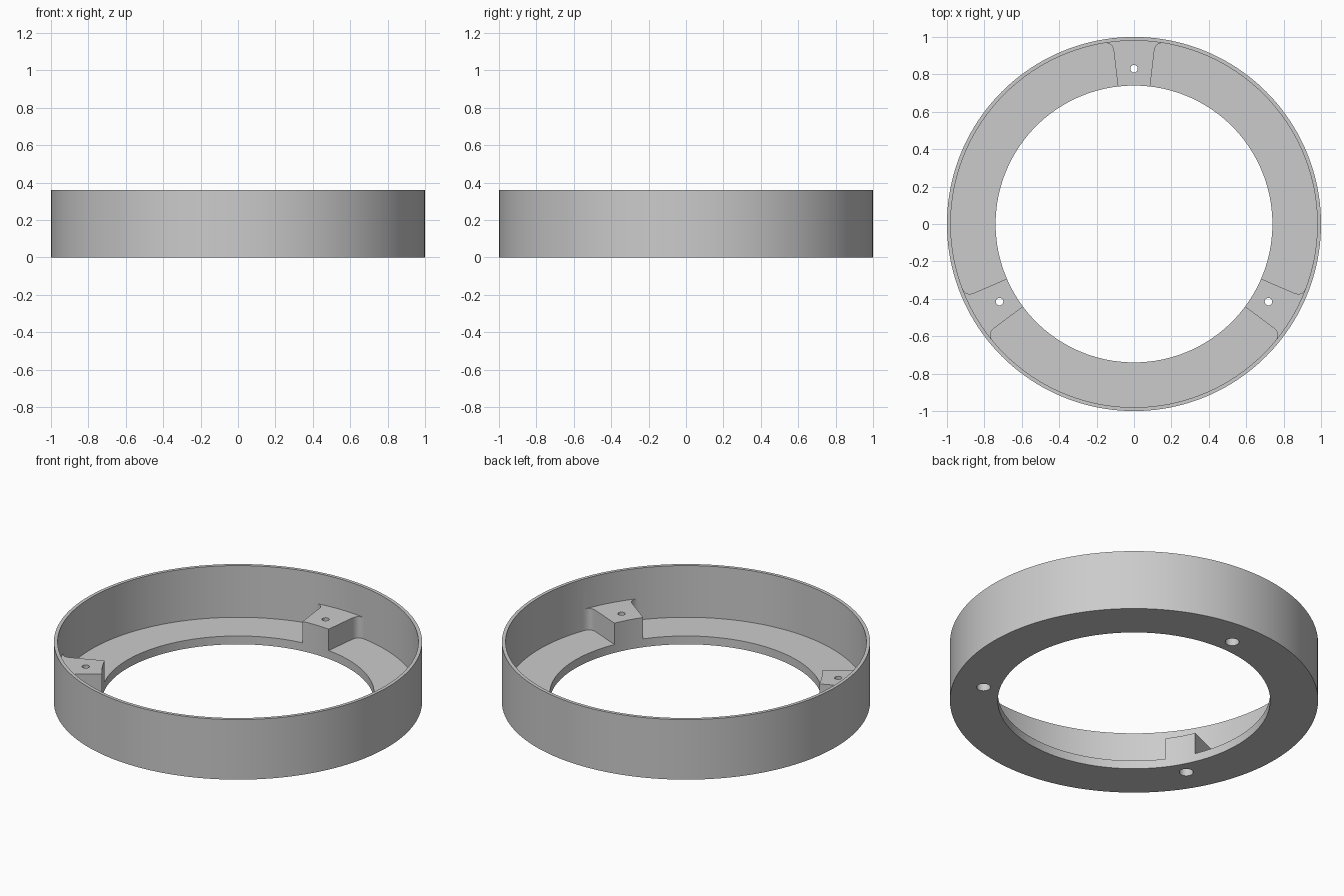
import bpy, bmesh
from math import sin, cos, pi, radians

SEGMENTS = 160
OUTER, WALL, BORE = 1.0, 0.98, 0.74
HEIGHT, FLOOR, BOSS_TOP = 0.36, 0.05, 0.178
HOLE_RADIUS, RECESS_RADIUS, RECESS_DEPTH, HOLE_DISTANCE = 0.02, 0.038, 0.11, 0.83
BOSS_ANGLES = [90, 210, 330]

cube = bpy.data.objects.get("Cube")
if cube:
    bpy.data.objects.remove(cube, do_unlink=True)

grey = bpy.data.materials.new("plain grey")
grey.use_nodes = True
colour = (0.6, 0.6, 0.6, 1)
grey.diffuse_color = colour
grey.node_tree.nodes["Principled BSDF"].inputs["Base Color"].default_value = colour


def make_object(name, bm):
    bmesh.ops.recalc_face_normals(bm, faces=bm.faces)
    mesh = bpy.data.meshes.new(name)
    bm.to_mesh(mesh)
    bm.free()
    mesh.materials.append(grey)
    obj = bpy.data.objects.new(name, mesh)
    bpy.context.collection.objects.link(obj)
    return obj


def polar(r, a):
    return r * cos(a), r * sin(a)


def prism(name, outline, z0, z1):
    """Upright solid with the given outline."""
    bm = bmesh.new()
    low = [bm.verts.new((x, y, z0)) for x, y in outline]
    high = [bm.verts.new((x, y, z1)) for x, y in outline]
    bm.faces.new(low)
    bm.faces.new(high)
    n = len(outline)
    for i in range(n):
        j = (i + 1) % n
        bm.faces.new((low[i], low[j], high[j], high[i]))
    return make_object(name, bm)


def cylinder(name, radius, z0, z1, centre=(0, 0), sides=SEGMENTS):
    ring = [polar(radius, 2 * pi * i / sides) for i in range(sides)]
    return prism(name, [(centre[0] + x, centre[1] + y) for x, y in ring], z0, z1)


def combine(target, tool, operation):
    """Join or cut with a helper solid, then discard the helper."""
    tool.hide_render = True
    mod = target.modifiers.new(operation.lower(), 'BOOLEAN')
    mod.operation, mod.solver, mod.object = operation, 'EXACT', tool
    bpy.context.view_layer.objects.active = target
    bpy.ops.object.modifier_apply(modifier=mod.name)
    bpy.data.objects.remove(tool, do_unlink=True)


def boss_outline(angle):
    """Wedge with radial sides that flare in a fillet into the wall."""
    half, flare = radians(6.7), radians(2.9)
    side = [(BORE - 0.05, half)]
    for i in range(9):
        t = i / 8
        r = (1 - t) ** 2 * 0.93 + (1 - (1 - t) ** 2) * WALL
        side.append((r, half + flare * t * t))
    outer = OUTER - 0.01
    side += [(outer, half + flare), (outer, half / 2)]
    points = side + [(r, -a) for r, a in reversed(side)]
    return [polar(r, angle + a) for r, a in points]


# Cup: full cylinder hollowed from above
ring = cylinder("mounting_ring", OUTER, 0, HEIGHT)
combine(ring, cylinder("wall_cutter", WALL, FLOOR, HEIGHT + 0.2), 'DIFFERENCE')

# Three screw bosses
for deg in BOSS_ANGLES:
    combine(ring, prism("boss", boss_outline(radians(deg)), FLOOR / 2, BOSS_TOP), 'UNION')

# Central opening trims the floor and the bosses together
combine(ring, cylinder("bore_cutter", BORE, -0.2, HEIGHT + 0.2), 'DIFFERENCE')

# Screw holes with wider recesses underneath
for deg in BOSS_ANGLES:
    centre = polar(HOLE_DISTANCE, radians(deg))
    combine(ring, cylinder("hole_cutter", HOLE_RADIUS, -0.1, 0.3, centre, 32), 'DIFFERENCE')
    combine(ring, cylinder("recess_cutter", RECESS_RADIUS, -0.1, RECESS_DEPTH, centre, 32), 'DIFFERENCE')

bpy.ops.object.select_all(action='DESELECT')
ring.select_set(True)
bpy.context.view_layer.objects.active = ring
bpy.ops.object.shade_smooth_by_angle(angle=radians(30))
